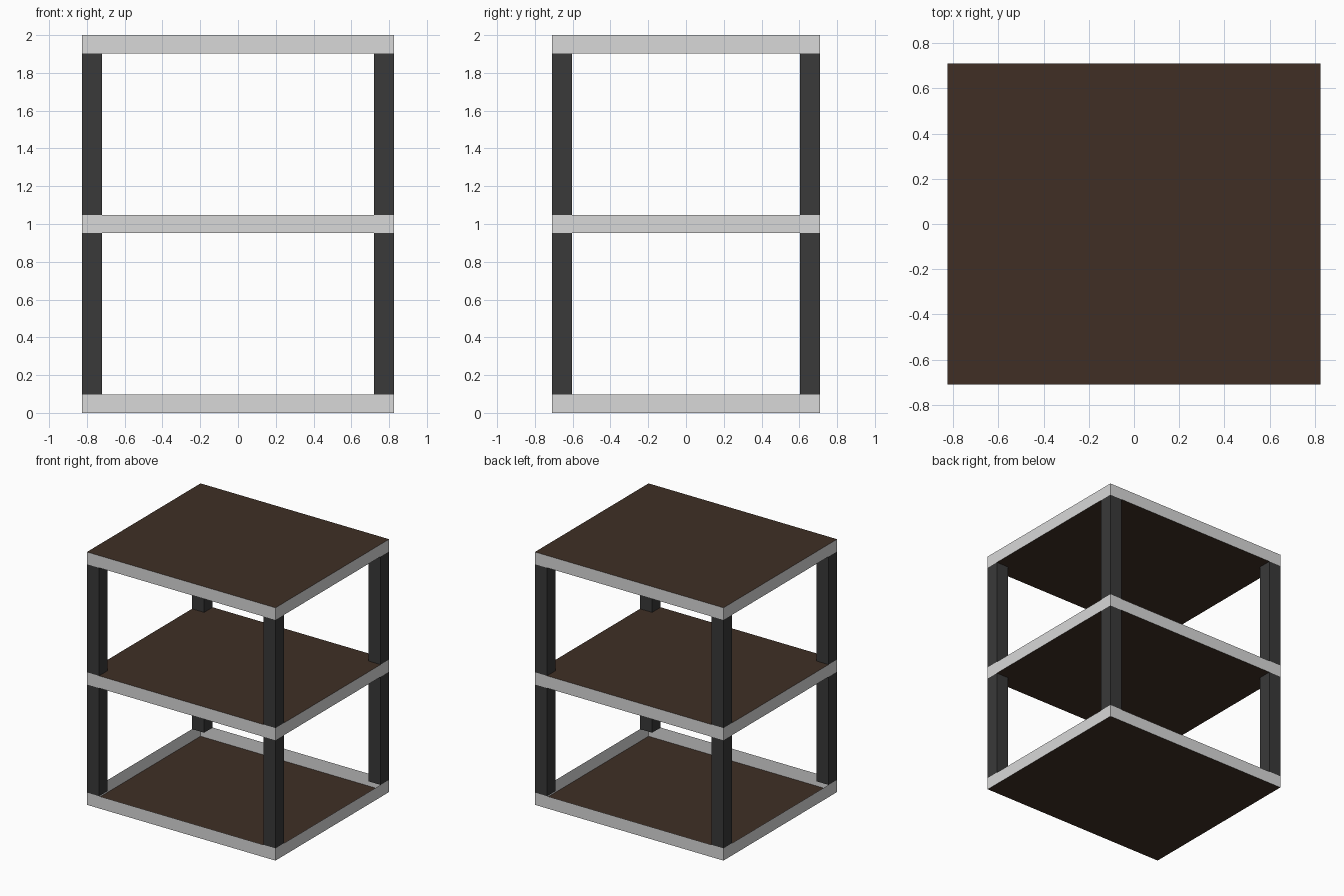
import bpy, bmesh

if "Cube" in bpy.data.objects:
    bpy.data.objects.remove(bpy.data.objects["Cube"])

HX, HY = 0.825, 0.71      # half width and half depth
T = 0.097                 # shelf thickness
POST = 0.106              # post side length


def material(name, rgb):
    m = bpy.data.materials.new(name)
    m.diffuse_color = (*rgb, 1.0)
    m.use_nodes = True
    m.node_tree.nodes["Principled BSDF"].inputs["Base Color"].default_value = m.diffuse_color
    return m


grey = material("light_grey", (0.69, 0.69, 0.69))
brown = material("dark_brown", (0.050, 0.028, 0.0185))
charcoal = material("charcoal", (0.041, 0.041, 0.041))


def box(name, lo, hi, mats, open_top=False):
    """Box between two corners; horizontal faces take the last material."""
    bm = bmesh.new()
    bmesh.ops.create_cube(bm, size=1.0)
    for v in bm.verts:
        v.co = [(a + b) / 2 + c * (b - a) for a, b, c in zip(lo, hi, v.co)]
    bm.normal_update()
    for f in bm.faces:
        f.material_index = len(mats) - 1 if abs(f.normal.z) > 0.5 else 0
    if open_top:
        top = [f for f in bm.faces if f.normal.z > 0.5]
        bmesh.ops.delete(bm, geom=top, context='FACES_ONLY')
    me = bpy.data.meshes.new(name)
    bm.to_mesh(me)
    bm.free()
    for m in mats:
        me.materials.append(m)
    ob = bpy.data.objects.new(name, me)
    bpy.context.collection.objects.link(ob)
    return ob


# Shelves: grey rims with brown panels; the lowest is an open tray
levels = [("bottom_tray", 0.0), ("middle_shelf", 1 - T / 2), ("top_shelf", 2 - T)]
for name, z in levels:
    box(name, (-HX, -HY, z), (HX, HY, z + T), [grey, brown], name == "bottom_tray")

# Corner posts, flush with the rims, one set per storey
storeys = [("lower", T, 1 - T / 2), ("upper", 1 + T / 2, 2 - T)]
for storey, z0, z1 in storeys:
    for side, x in (("left", -HX), ("right", HX - POST)):
        for end, y in (("front", -HY), ("back", HY - POST)):
            box(f"{storey}_{end}_{side}_post", (x, y, z0),
                (x + POST, y + POST, z1), [charcoal])
